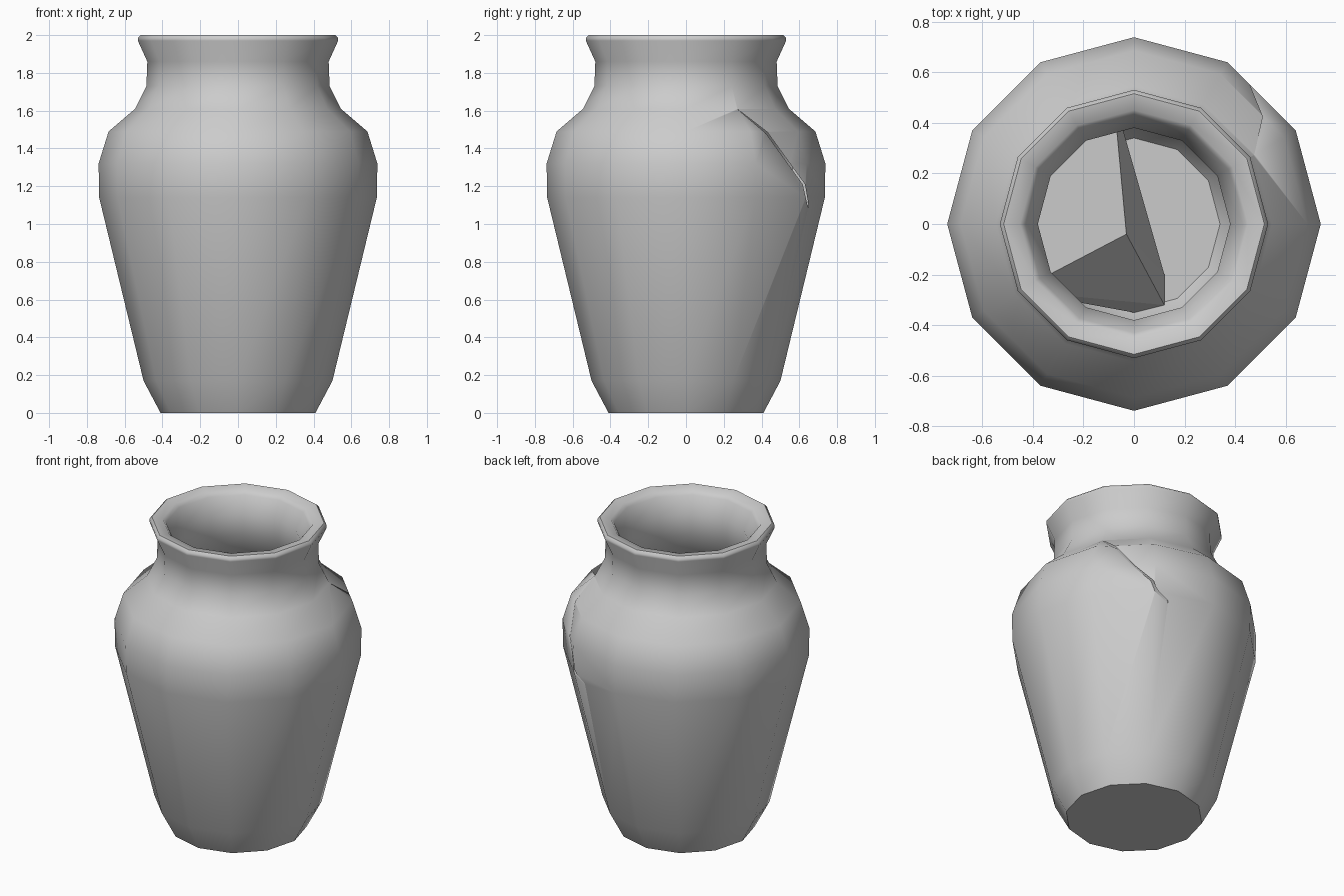
import bpy, bmesh
from math import sin, cos, pi, radians

if "Cube" in bpy.data.objects:
    bpy.data.objects.remove(bpy.data.objects["Cube"])

SIDES = 12


def make_object(name, bm):
    bmesh.ops.recalc_face_normals(bm, faces=bm.faces)
    mesh = bpy.data.meshes.new(name)
    bm.to_mesh(mesh)
    bm.free()
    obj = bpy.data.objects.new(name, mesh)
    bpy.context.collection.objects.link(obj)
    return obj


def lathe(name, profile):
    """Revolve (radius, z) points into a closed twelve-sided solid."""
    bm = bmesh.new()
    rings = [[bm.verts.new((r * cos(2 * pi * i / SIDES), r * sin(2 * pi * i / SIDES), z))
              for i in range(SIDES)] for r, z in profile]
    for a, b in zip(rings, rings[1:]):
        for i in range(SIDES):
            j = (i + 1) % SIDES
            bm.faces.new((a[i], a[j], b[j], b[i]))
    bm.faces.new(rings[0])
    bm.faces.new(rings[-1])
    return make_object(name, bm)


def activate(obj):
    bpy.ops.object.select_all(action='DESELECT')
    obj.select_set(True)
    bpy.context.view_layer.objects.active = obj


# Vase body: outer wall up, over the rim, inner wall down to the floor
outer = [(0.41, 0), (0.50, 0.17), (0.735, 1.14), (0.738, 1.32), (0.685, 1.49),
         (0.545, 1.61), (0.485, 1.73), (0.48, 1.86), (0.53, 1.97), (0.53, 1.985)]
inner = [(0.515, 2.0), (0.45, 1.99), (0.43, 1.965), (0.38, 1.86), (0.385, 1.72),
         (0.46, 1.55), (0.59, 1.42), (0.64, 1.31), (0.635, 1.15), (0.41, 0.20), (0.34, 0.10)]
vase = lathe("vase_body", outer + inner)

# Thin crack in the shoulder, cut by a sliver extruded along x
crack = [(0.27, 1.61), (0.43, 1.487), (0.63, 1.21), (0.67, 0.98), (0.618, 1.21), (0.423, 1.48)]
bm = bmesh.new()
face = bm.faces.new([bm.verts.new((0.28, y, z)) for y, z in crack])
ext = bmesh.ops.extrude_face_region(bm, geom=[face])
bmesh.ops.translate(bm, vec=(0.6, 0, 0),
                    verts=[g for g in ext['geom'] if isinstance(g, bmesh.types.BMVert)])
cutter = make_object("crack_cutter", bm)
activate(vase)
mod = vase.modifiers.new("crack", 'BOOLEAN')
mod.operation = 'DIFFERENCE'
mod.solver = 'EXACT'
mod.object = cutter
bpy.ops.object.modifier_apply(modifier=mod.name)
bpy.data.objects.remove(cutter)
bpy.ops.object.shade_smooth_by_angle(angle=radians(45))

# Solid broken chunk filling the left of the interior
points = [(-0.03, -0.04, 0.75), (-0.08, 0.50, 0.75), (0.12, -0.20, 0.12),
          (0.12, -0.32, 0.12), (-0.07, 0.34, 0.12)]
for k in range(4, 8):
    a = 2 * pi * k / SIDES
    points += [(0.53 * cos(a), 0.53 * sin(a), 0.75), (0.35 * cos(a), 0.35 * sin(a), 0.12)]
points += [(0.35 * cos(a), 0.35 * sin(a), 0.12) for a in (4 * pi / 3, 3 * pi / 2)]
bm = bmesh.new()
for p in points:
    bm.verts.new(p)
hull = bmesh.ops.convex_hull(bm, input=bm.verts)
bmesh.ops.delete(bm, geom=[g for g in hull['geom_interior'] if isinstance(g, bmesh.types.BMVert)],
                 context='VERTS')
make_object("inner_shard", bm)
